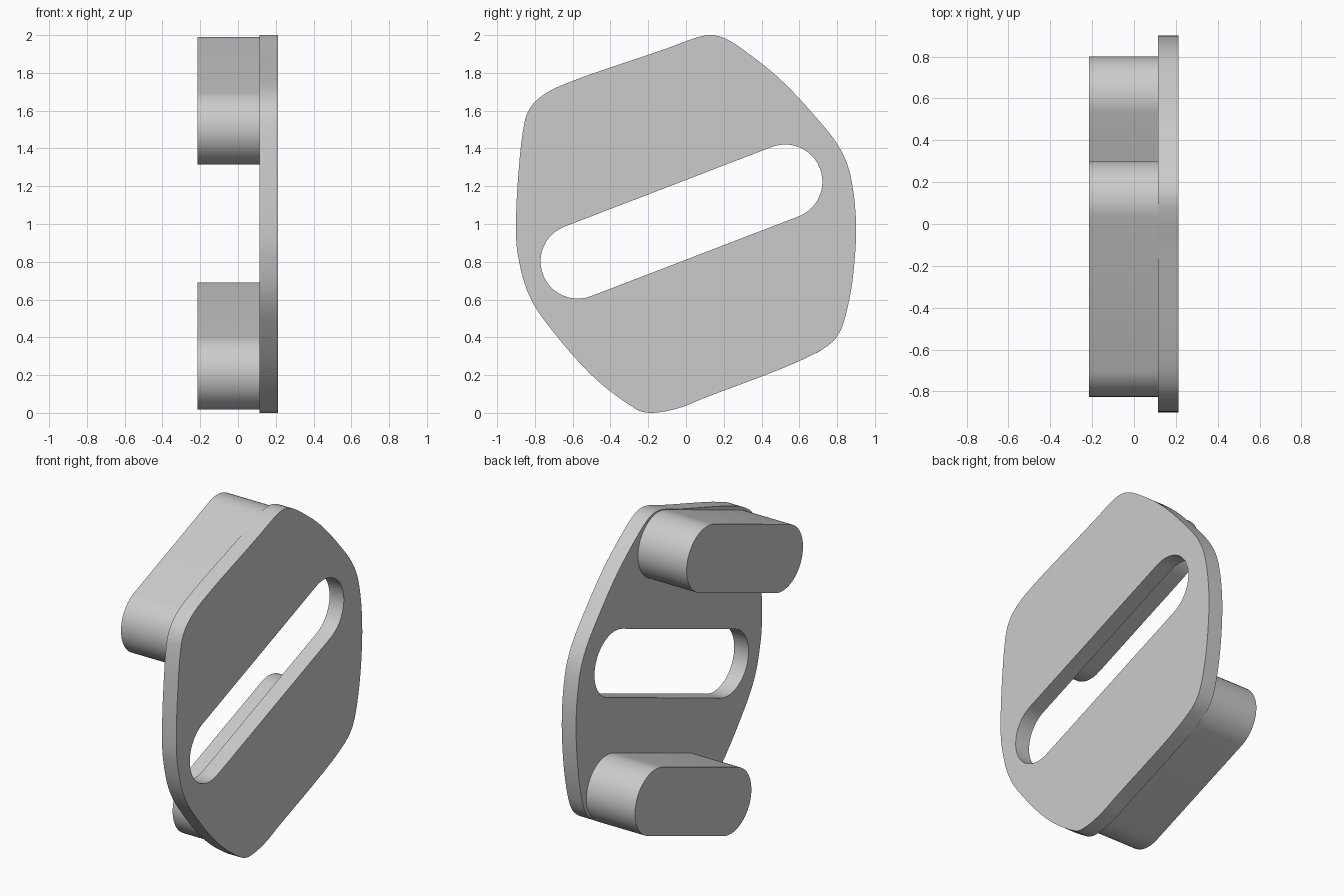
import bpy
import bmesh
import math
from mathutils import Matrix, Vector

if "Cube" in bpy.data.objects:
    bpy.data.objects.remove(bpy.data.objects["Cube"], do_unlink=True)

grey = bpy.data.materials.new("plain_grey")
grey.use_nodes = True
grey.diffuse_color = (0.6, 0.6, 0.6, 1)
grey.node_tree.nodes["Principled BSDF"].inputs["Base Color"].default_value = grey.diffuse_color

SLOT_RADIUS = 0.197
# Profiles are drawn as (y, z) and extruded along x
TO_SIDE = Matrix(((0, 0, 1, 0), (1, 0, 0, 0), (0, 1, 0, 0), (0, 0, 0, 1)))


def stadium(start, end, radius, steps=24):
    """Outline of a rounded slot between two centres."""
    a, b = Vector(start), Vector(end)
    angle = math.atan2(b.y - a.y, b.x - a.x)
    points = []
    for centre, turn in ((b, angle - math.pi / 2), (a, angle + math.pi / 2)):
        for i in range(steps + 1):
            t = turn + math.pi * i / steps
            points.append(centre + radius * Vector((math.cos(t), math.sin(t))))
    return points


def smooth_loop(coords, steps=5):
    """Closed spline through the given points, with chord-scaled tangents."""
    pts = [Vector(c) for c in coords]
    n = len(pts)
    tangents = [(pts[(i + 1) % n] - pts[i - 1]).normalized() for i in range(n)]
    result = []
    for i in range(n):
        p, q = pts[i], pts[(i + 1) % n]
        length = (q - p).length
        m, k = tangents[i] * length, tangents[(i + 1) % n] * length
        for s in range(steps):
            t = s / steps
            result.append(p * (2 * t**3 - 3 * t**2 + 1) + m * (t**3 - 2 * t**2 + t)
                          + q * (3 * t**2 - 2 * t**3) + k * (t**3 - t**2))
    return result


def extrude_profile(name, loops, x_min, x_max):
    """Solid from closed loops; inner loops become holes."""
    curve = bpy.data.curves.new(name, "CURVE")
    curve.dimensions = "2D"
    curve.fill_mode = "BOTH"
    curve.extrude = (x_max - x_min) / 2
    for loop in loops:
        spline = curve.splines.new("POLY")
        spline.points.add(len(loop) - 1)
        for point, co in zip(spline.points, loop):
            point.co = (co.x, co.y, 0, 1)
        spline.use_cyclic_u = True
    obj = bpy.data.objects.new(name, curve)
    bpy.context.collection.objects.link(obj)
    bpy.ops.object.select_all(action="DESELECT")
    obj.select_set(True)
    bpy.context.view_layer.objects.active = obj
    bpy.ops.object.convert(target="MESH")
    obj = bpy.context.object
    obj.name = name
    mesh = obj.data
    bm = bmesh.new()
    bm.from_mesh(mesh)
    bmesh.ops.remove_doubles(bm, verts=bm.verts, dist=0.0001)
    bm.transform(Matrix.Translation(((x_min + x_max) / 2, 0, 0)) @ TO_SIDE)
    bmesh.ops.recalc_face_normals(bm, faces=bm.faces)
    bm.to_mesh(mesh)
    bm.free()
    mesh.materials.clear()
    mesh.materials.append(grey)
    bpy.ops.object.shade_smooth_by_angle(angle=math.radians(30))
    return obj


# Slotted plate
outline = smooth_loop([
    (0.05, 1.985), (0.13, 2.0), (0.2, 1.985), (0.3, 1.925), (0.5, 1.765), (0.71, 1.54),
    (0.815, 1.4), (0.87, 1.26), (0.9, 1.01), (0.885, 0.73), (0.845, 0.515),
    (0.8, 0.405), (0.72, 0.335), (0.52, 0.24), (0.1, 0.08), (-0.04, 0.025),
    (-0.18, 0), (-0.265, 0.02), (-0.5, 0.2), (-0.75, 0.49), (-0.84, 0.645),
    (-0.89, 0.835), (-0.9, 0.97), (-0.89, 1.23), (-0.855, 1.54), (-0.81, 1.635),
    (-0.72, 1.705), (-0.58, 1.765), (-0.44, 1.815), (-0.1, 1.93)])
slot = stadium((-0.573, 0.802), (0.525, 1.224), SLOT_RADIUS)
extrude_profile("slotted_plate", [outline, slot], 0.115, 0.212)

# Pegs standing out from the plate
extrude_profile("upper_peg", [stadium((-0.629, 1.511), (0.104, 1.793), SLOT_RADIUS)], -0.215, 0.115)
extrude_profile("lower_peg", [stadium((-0.129, 0.214), (0.604, 0.494), SLOT_RADIUS)], -0.215, 0.115)
